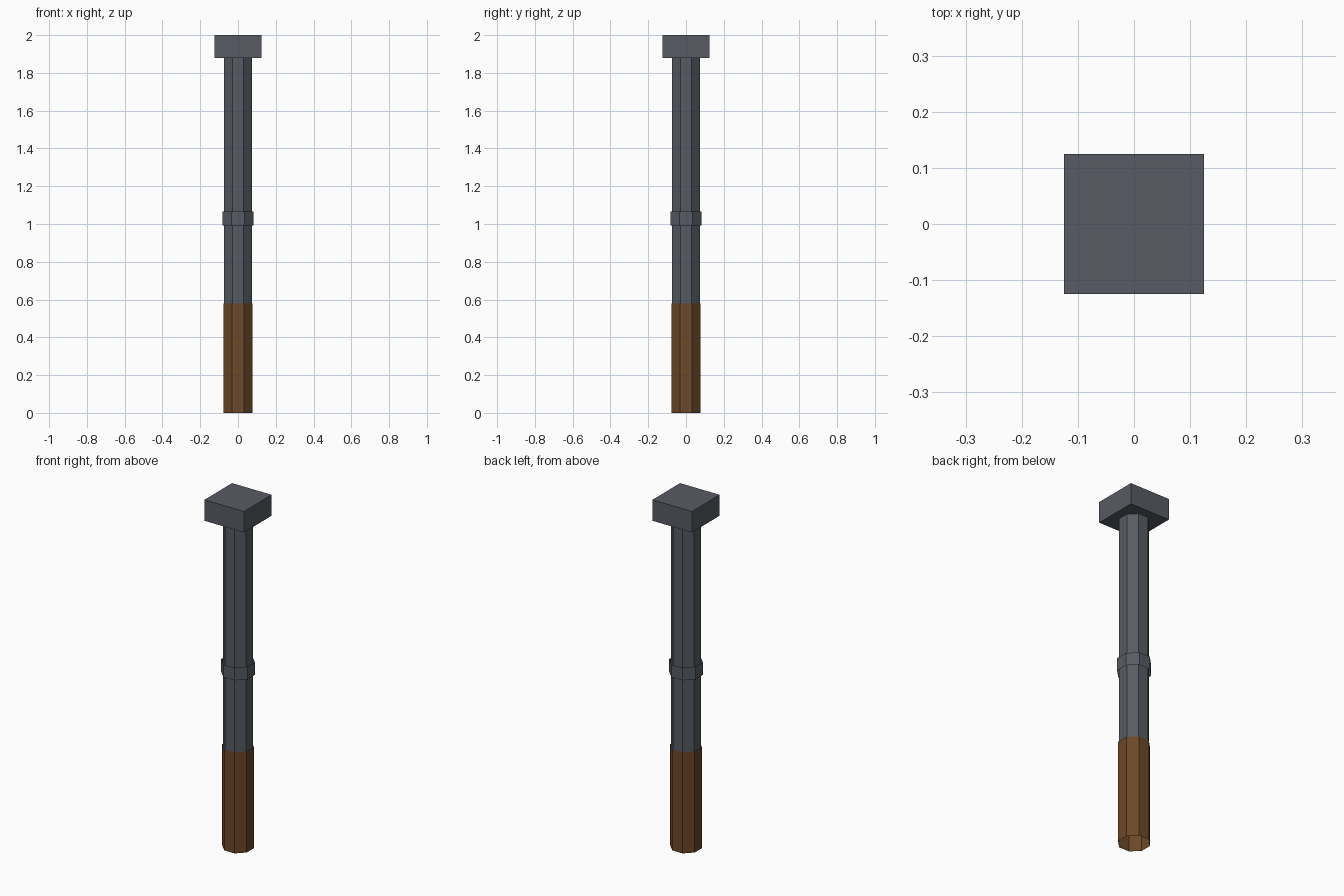
import bpy
import bmesh
import math
from mathutils import Matrix

# Remove the default cube
cube = bpy.data.objects.get("Cube")
if cube:
    bpy.data.objects.remove(cube, do_unlink=True)


def make_material(name, rgb):
    mat = bpy.data.materials.new(name)
    mat.use_nodes = True
    color = (*rgb, 1.0)
    mat.diffuse_color = color
    bsdf = next(n for n in mat.node_tree.nodes if n.type == "BSDF_PRINCIPLED")
    bsdf.inputs["Base Color"].default_value = color
    return mat


def add_object(name, bm, mat):
    mesh = bpy.data.meshes.new(name)
    bm.to_mesh(mesh)
    bm.free()
    mesh.materials.append(mat)
    obj = bpy.data.objects.new(name, mesh)
    bpy.context.collection.objects.link(obj)
    return obj


def octagon_tube(name, half_width, bottom, top, mat):
    """Open eight-sided tube with a flat side facing each axis."""
    bm = bmesh.new()
    radius = half_width / math.cos(math.pi / 8)
    place = Matrix.Translation((0, 0, (bottom + top) / 2)) @ Matrix.Rotation(math.pi / 8, 4, "Z")
    bmesh.ops.create_cone(bm, cap_ends=False, segments=8, radius1=radius,
                          radius2=radius, depth=top - bottom, matrix=place)
    bmesh.ops.recalc_face_normals(bm, faces=bm.faces)
    return add_object(name, bm, mat)


def block(name, width, bottom, top, mat):
    bm = bmesh.new()
    place = Matrix.Translation((0, 0, (bottom + top) / 2)) @ Matrix.Diagonal((width, width, top - bottom, 1))
    bmesh.ops.create_cube(bm, size=1, matrix=place)
    return add_object(name, bm, mat)


steel = make_material("dark steel", (0.096, 0.105, 0.125))
wood = make_material("brown grip", (0.15, 0.065, 0.021))

# Handle, shaft, middle band and square head
octagon_tube("grip", 0.078, 0.0, 0.578, wood)
octagon_tube("shaft", 0.073, 0.5, 1.88, steel)
octagon_tube("collar", 0.083, 0.993, 1.065, steel)
block("head", 0.25, 1.88, 2.0, steel)
